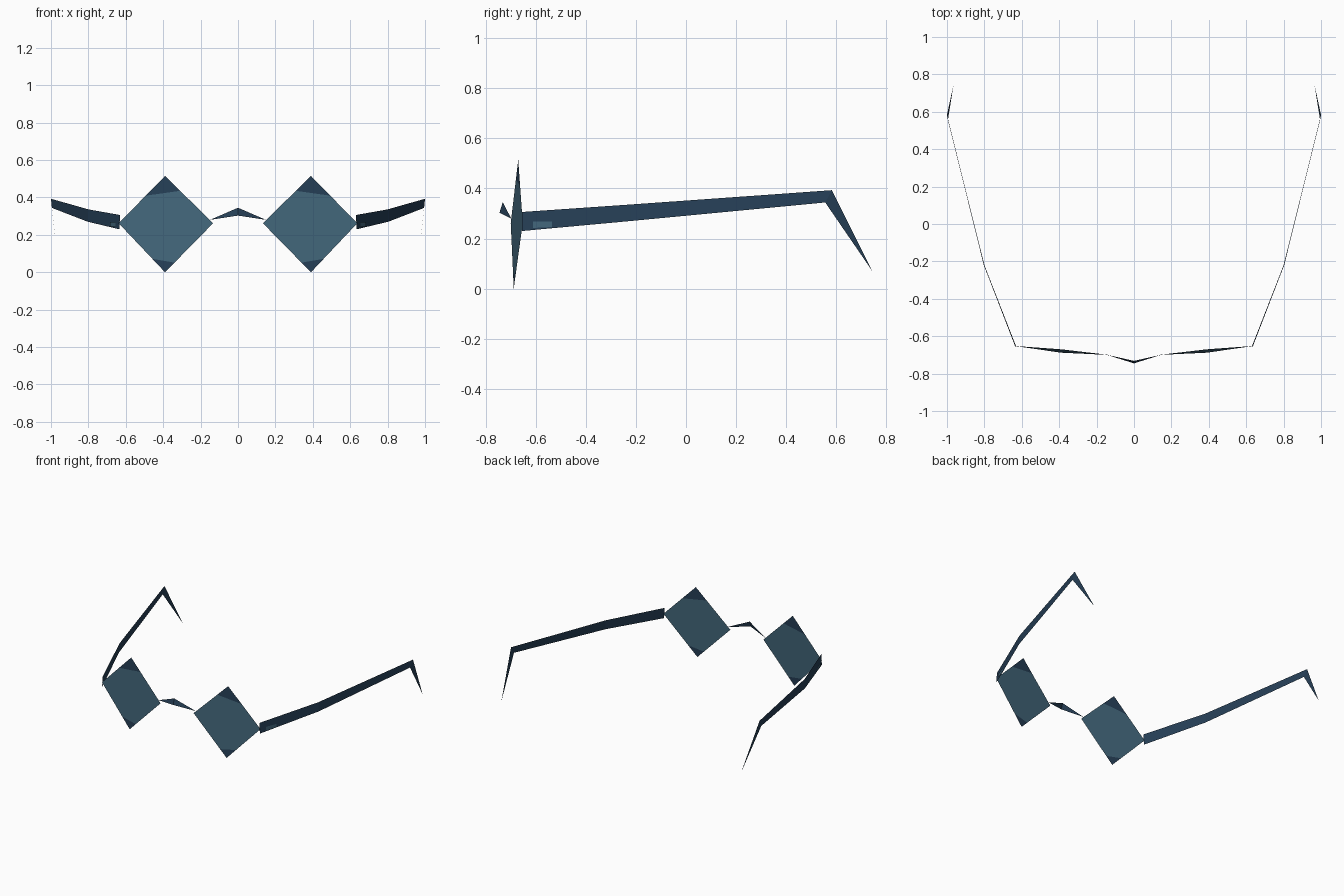
import bpy, bmesh
from mathutils import Vector

if "Cube" in bpy.data.objects:
    bpy.data.objects.remove(bpy.data.objects["Cube"])


def material(name, rgb):
    m = bpy.data.materials.new(name)
    m.diffuse_color = (*rgb, 1)
    m.use_nodes = True
    m.node_tree.nodes["Principled BSDF"].inputs["Base Color"].default_value = m.diffuse_color
    return m


LENS = material("slate blue lens", (0.056, 0.136, 0.200))
FRAME = material("dark navy frame", (0.019, 0.050, 0.095))


def sheet(name, points, faces, mats, outward, cuts=()):
    """Flat-faced sheet on the +x side, mirrored to -x. Each cut (point, normal)
    splits the sheet and paints the side its normal points to as material 1."""
    bm = bmesh.new()
    vs = [bm.verts.new(p) for p in points]
    for f in faces:
        bm.faces.new([vs[i] for i in f])
    bm.normal_update()
    for f in bm.faces:
        if f.normal.dot(Vector(outward)) < 0:
            f.normal_flip()
    for co, no in cuts:
        bmesh.ops.bisect_plane(bm, geom=bm.verts[:] + bm.edges[:] + bm.faces[:],
                               plane_co=co, plane_no=no)
    for f in bm.faces:
        c = f.calc_center_median()
        if any((c - Vector(co)).dot(Vector(no)) > 0 for co, no in cuts):
            f.material_index = 1
    me = bpy.data.meshes.new(name)
    bm.to_mesh(me)
    bm.free()
    for m in mats:
        me.materials.append(m)
    ob = bpy.data.objects.new(name, me)
    bpy.context.collection.objects.link(ob)
    mod = ob.modifiers.new("mirror", 'MIRROR')
    mod.merge_threshold = 0.0005
    return ob


# diamond lenses, with frame-coloured caps cut off at the top and bottom corners
sheet("lenses",
      [(0.133, -0.70, 0.262), (0.39, -0.688, 0.0), (0.638, -0.652, 0.262), (0.39, -0.67, 0.515)],
      [(0, 1, 2, 3)], [LENS, FRAME], (0, -1, 0),
      cuts=[((0.39, 0, 0.424), (0.14, 0, 1)), ((0.39, 0, 0.060), (0.17, 0, -1))])

# folded nose bridge
sheet("bridge",
      [(0, -0.732, 0.345), (0, -0.745, 0.303), (0.15, -0.698, 0.280)],
      [(0, 1, 2)], [FRAME], (0, -1, 0))

# temple arms: top and bottom rails, ending in the pointed ear hooks
sheet("temple_arms",
      [(0.630, -0.655, 0.306), (0.800, -0.22, 0.336), (1.0, 0.583, 0.393),
       (0.635, -0.655, 0.230), (0.803, -0.22, 0.270), (0.995, 0.556, 0.344),
       (0.965, 0.744, 0.07)],
      [(0, 3, 4, 1), (1, 4, 5, 2), (2, 5, 6)], [FRAME], (1, 0, 0))


# small light inlay near each hinge
def on_arm(y, z):
    return (0.638 + (y + 0.655) * 0.388, y, z)


sheet("hinge_inlays",
      [on_arm(-0.612, 0.242), on_arm(-0.535, 0.246), on_arm(-0.535, 0.268), on_arm(-0.612, 0.268)],
      [(0, 1, 2, 3)], [LENS], (1, 0, 0))
